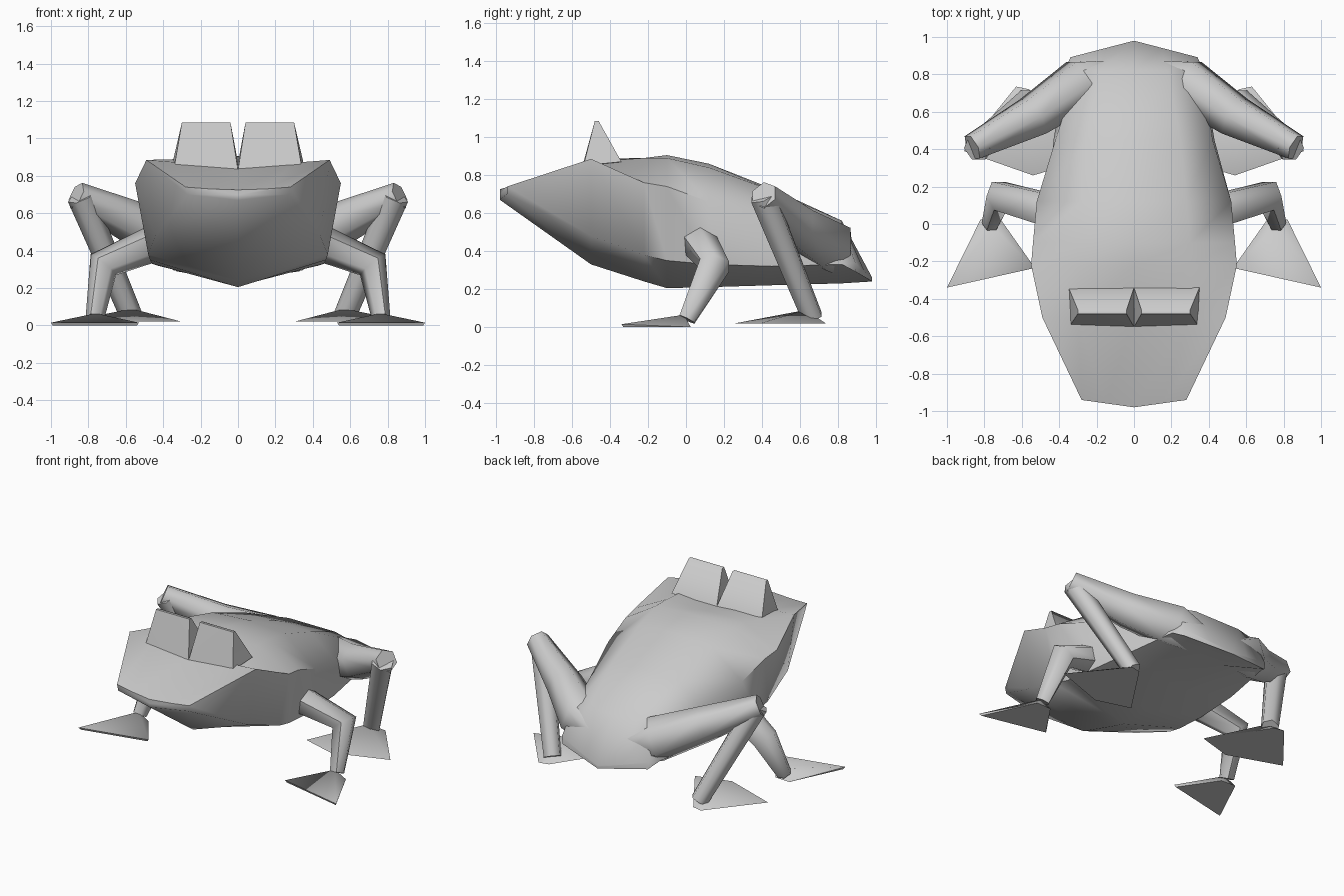
import bpy, bmesh
from math import cos, sin, pi
from mathutils import Vector

if "Cube" in bpy.data.objects:
    bpy.data.objects.remove(bpy.data.objects["Cube"])


def finish(name, bm, mirror=True, angle=62):
    bmesh.ops.recalc_face_normals(bm, faces=bm.faces)
    mesh = bpy.data.meshes.new(name)
    bm.to_mesh(mesh)
    bm.free()
    ob = bpy.data.objects.new(name, mesh)
    bpy.context.collection.objects.link(ob)
    if mirror:
        ob.modifiers.new("Mirror", 'MIRROR')
    bpy.ops.object.select_all(action='DESELECT')
    ob.select_set(True)
    bpy.context.view_layer.objects.active = ob
    bpy.ops.object.shade_smooth_by_angle(angle=angle * pi / 180)
    return ob


def loft(name, rings, mirror=True):
    """Skin the rings and close both ends with a fan."""
    bm = bmesh.new()
    vs = [[bm.verts.new(p) for p in ring] for ring in rings]
    n = len(vs[0])
    for a, b in zip(vs, vs[1:]):
        for i in range(n):
            j = (i + 1) % n
            bm.faces.new((a[i], a[j], b[j], b[i]))
    for ring in (vs[0], vs[-1]):
        hub = bm.verts.new((ring[0].co + ring[n // 2].co) / 2)
        for i in range(n):
            bm.faces.new((ring[i], ring[(i + 1) % n], hub))
    return finish(name, bm, mirror)


def limb(name, points, radii, sides=6):
    """Tube through the points, rings mitred at the bends."""
    pts = [Vector(p) for p in points]
    segs = [(b - a).normalized() for a, b in zip(pts, pts[1:])]
    rings = []
    for i, (c, r) in enumerate(zip(pts, radii)):
        d = (segs[max(i - 1, 0)] + segs[min(i, len(segs) - 1)]).normalized()
        u = d.cross(Vector((0, 1, 0))).normalized()
        v = d.cross(u)
        rings.append([c + r * (cos(2 * pi * k / sides) * u + sin(2 * pi * k / sides) * v)
                      for k in range(sides)])
    return loft(name, rings)


def hull(name, points):
    bm = bmesh.new()
    for p in points:
        bm.verts.new(p)
    bmesh.ops.convex_hull(bm, input=bm.verts)
    return finish(name, bm)


# Body: y, slant, top z, (x, z) of shoulder, side and belly edge, bottom z
stations = [
    (-0.98, 0.14, 0.725, (0.15, 0.73), (0.28, 0.74), (0.27, 0.70), 0.67),
    (-0.50, 0.0, 0.85, (0.30, 0.87), (0.49, 0.885), (0.44, 0.48), 0.33),
    (-0.22, 0.0, 0.89, (0.30, 0.89), (0.55, 0.76), (0.48, 0.38), 0.24),
    (-0.10, 0.0, 0.905, (0.30, 0.89), (0.54, 0.74), (0.47, 0.35), 0.205),
    (0.12, 0.0, 0.86, (0.28, 0.84), (0.52, 0.66), (0.46, 0.33), 0.21),
    (0.45, 0.0, 0.73, (0.25, 0.72), (0.42, 0.58), (0.43, 0.32), 0.22),
    (0.82, 0.0, 0.56, (0.18, 0.56), (0.30, 0.53), (0.37, 0.33), 0.23),
    (0.98, -0.26, 0.26, (0.15, 0.29), (0.34, 0.34), (0.33, 0.29), 0.24),
]
rings = []
for y, k, top, s1, s2, s3, bottom in stations:
    half = [(x, y + k * x, z) for x, z in (s1, s2, s3)]
    rings.append([(0, y, top)] + half + [(0, y, bottom)] +
                 [(-x, yy, z) for x, yy, z in reversed(half)])
loft("body", rings, mirror=False)

# Raised eye ridges
hull("eye_ridge", [(0.04, -0.48, 1.085), (0.30, -0.48, 1.085),
                   (0.04, -0.46, 1.085), (0.30, -0.46, 1.085),
                   (0.0, -0.55, 0.83), (0.34, -0.54, 0.85),
                   (0.0, -0.34, 0.87), (0.35, -0.34, 0.87)])

# Front legs: shoulder, elbow, wrist
limb("front_leg", [(0.42, 0.065, 0.45), (0.72, 0.15, 0.325), (0.765, 0.005, 0.04)],
     [0.10, 0.088, 0.05])
hull("front_foot", [(0.71, 0.02, 0.0), (0.82, 0.025, 0.0), (0.76, -0.01, 0.065),
                    (1.0, -0.34, 0.015), (0.53, -0.235, 0.015),
                    (0.99, -0.33, 0.0), (0.54, -0.23, 0.0)])

# Hind legs, folded up beside the body
limb("hind_thigh", [(0.10, 0.79, 0.37), (0.29, 0.745, 0.435),
                    (0.54, 0.575, 0.54), (0.865, 0.41, 0.695)],
     [0.10, 0.15, 0.12, 0.075])
limb("hind_shin", [(0.84, 0.405, 0.69), (0.57, 0.665, 0.05)], [0.075, 0.06])
hull("hind_foot", [(0.56, 0.72, 0.02), (0.63, 0.735, 0.02), (0.57, 0.63, 0.09),
                   (0.91, 0.39, 0.02), (0.54, 0.26, 0.02), (0.30, 0.33, 0.02)])
